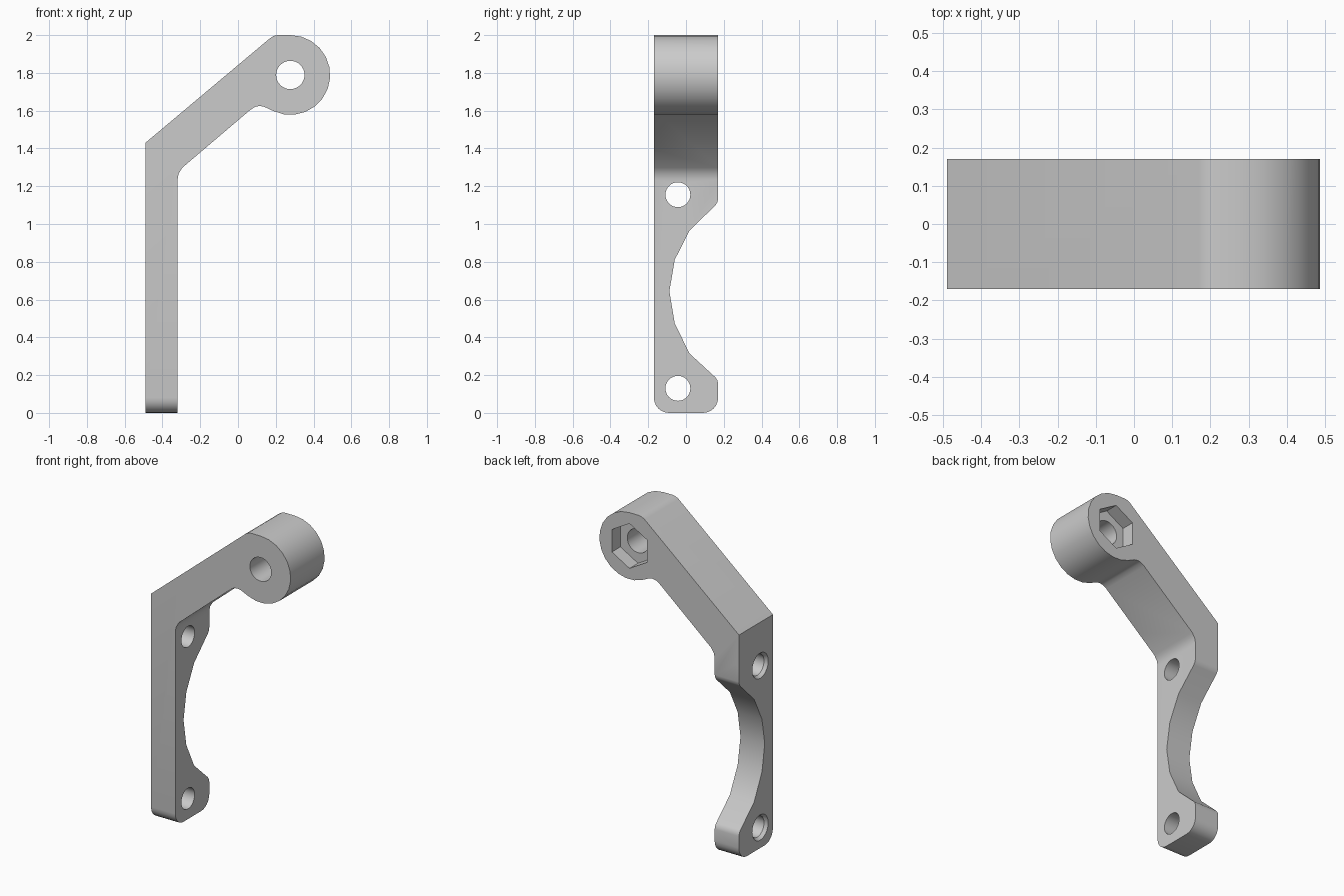
import bpy, bmesh, math
from math import cos, sin, radians
from mathutils import Matrix, Vector

cube = bpy.data.objects.get("Cube")
if cube:
    bpy.data.objects.remove(cube, do_unlink=True)

GREY = (0.6, 0.6, 0.6, 1)
mat = bpy.data.materials.new("plain grey")
mat.use_nodes = True
mat.diffuse_color = GREY
mat.node_tree.nodes["Principled BSDF"].inputs["Base Color"].default_value = GREY


def make_object(name, bm):
    bmesh.ops.recalc_face_normals(bm, faces=bm.faces)
    mesh = bpy.data.meshes.new(name)
    bm.to_mesh(mesh)
    bm.free()
    mesh.materials.append(mat)
    obj = bpy.data.objects.new(name, mesh)
    bpy.context.collection.objects.link(obj)
    return obj


def extrude(name, points, shift):
    """Extrude a closed outline of 3D points along a vector."""
    bm = bmesh.new()
    face = bm.faces.new([bm.verts.new(p) for p in points])
    moved = bmesh.ops.extrude_face_region(bm, geom=[face])["geom"]
    bmesh.ops.translate(bm, vec=shift, verts=[v for v in moved if isinstance(v, bmesh.types.BMVert)])
    return make_object(name, bm)


def arc(cx, cz, r, start, end, steps):
    angles = [radians(start + (end - start) * i / steps) for i in range(steps + 1)]
    return [(cx + r * cos(a), cz + r * sin(a)) for a in angles]


def cylinder(name, centre, axis, r1, r2, depth, sides=32):
    bm = bmesh.new()
    turn = Vector((0, 0, 1)).rotation_difference(Vector(axis)).to_matrix().to_4x4()
    bmesh.ops.create_cone(bm, cap_ends=True, segments=sides, radius1=r1, radius2=r2,
                          depth=depth, matrix=Matrix.Translation(centre) @ turn)
    return make_object(name, bm)


def combine(target, other, operation):
    mod = target.modifiers.new(operation.lower(), 'BOOLEAN')
    mod.object, mod.operation, mod.solver = other, operation, 'EXACT'
    bpy.context.view_layer.objects.active = target
    bpy.ops.object.modifier_apply(modifier=mod.name)
    bpy.data.objects.remove(other, do_unlink=True)


# Bent arm with round eye, seen from the front
HALF = 0.17
EYE = (0.277, 1.789)
front = [(-0.49, -0.01), (-0.32, -0.01), (-0.32, 1.235), (-0.315, 1.265), (-0.295, 1.298),
         (0.065, 1.604), (0.09, 1.62), (0.115, 1.625), (0.14, 1.62)]
front += arc(*EYE, 0.211, -115, 90, 13)
front += [(0.21, 2.0), (0.19, 1.996), (0.17, 1.984), (-0.49, 1.43)]
bracket = extrude("bracket", [(x, -HALF, z) for x, z in front], (0, 2 * HALF, 0))

# Trim to the side outline: rounded foot and curved bite
side = arc(-0.09, 0.08, 0.08, 180, 270, 6) + arc(0.09, 0.08, 0.08, 270, 360, 6)
side += [(0.17, 0.155), (0.166, 0.173), (0.155, 0.189), (0.018, 0.315), (-0.06, 0.475),
         (-0.088, 0.643), (-0.06, 0.81), (0.018, 0.965), (0.155, 1.098), (0.166, 1.115),
         (0.17, 1.133), (0.17, 2.1), (-0.17, 2.1)]
trim = extrude("side_trim", [(-0.6, y, z) for y, z in side], (1.2, 0, 0))
combine(bracket, trim, 'INTERSECT')

# Mounting holes, slightly widened on the outer face
for z in (0.13, 1.155):
    combine(bracket, cylinder("mount_hole", (-0.4, -0.043, z), (1, 0, 0), 0.066, 0.066, 0.4), 'DIFFERENCE')
    combine(bracket, cylinder("hole_bevel", (-0.49, -0.043, z), (1, 0, 0), 0.094, 0.066, 0.04), 'DIFFERENCE')

# Pivot hole and hexagonal nut pocket at the back
combine(bracket, cylinder("pivot_hole", (EYE[0], 0, EYE[1]), (0, 1, 0), 0.075, 0.075, 0.6), 'DIFFERENCE')
nut = [(x, HALF - 0.085, z) for x, z in arc(*EYE, 0.142, 30, 330, 5)]
combine(bracket, extrude("nut_pocket", nut, (0, 0.2, 0)), 'DIFFERENCE')

# Smooth the curves, keep corners crisp
bpy.ops.object.select_all(action='DESELECT')
bracket.select_set(True)
bpy.context.view_layer.objects.active = bracket
bpy.ops.object.shade_smooth_by_angle(angle=radians(32))
